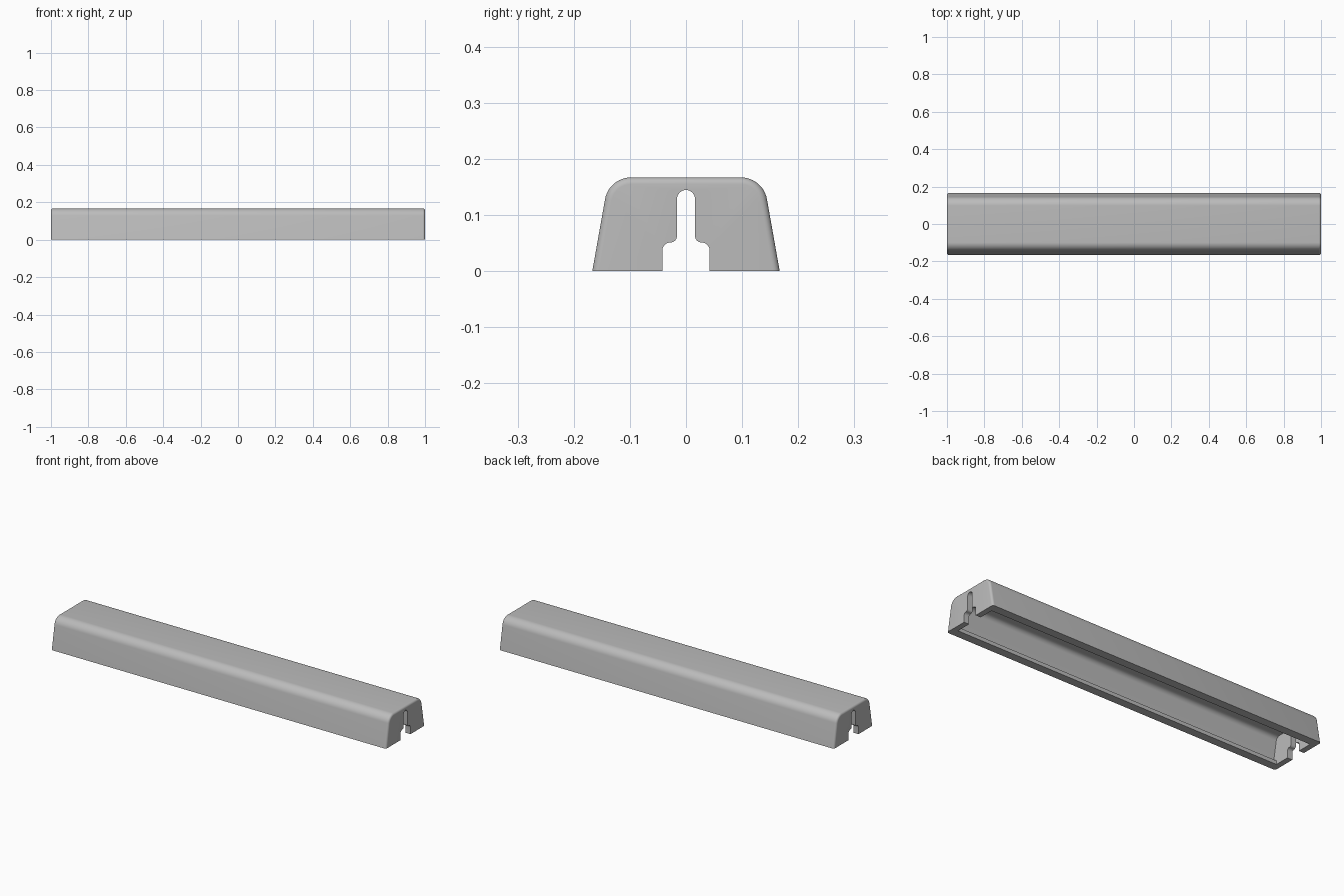
import bpy, bmesh
from math import sin, cos, tan, pi, radians

cube = bpy.data.objects.get("Cube")
if cube:
    bpy.data.objects.remove(cube, do_unlink=True)

HALF_LEN = 1.0
FOOT = 0.167            # half width at the base
SLOPE = radians(10.1)   # lean of the side walls
CORNER = (0.098, 0.12)  # centre of the rounded shoulder
RADIUS = 0.047
WALL = 0.021
END_WALL = 0.03
EDGE = 0.012            # rounding of the end edges

grey = bpy.data.materials.new("plain grey")
grey.use_nodes = True
grey.diffuse_color = (0.5, 0.5, 0.5, 1)
grey.node_tree.nodes["Principled BSDF"].inputs["Base Color"].default_value = (0.5, 0.5, 0.5, 1)


def arc(cy, cz, r, start, end, steps):
    angles = [start + (end - start) * i / steps for i in range(steps + 1)]
    return [(cy + r * cos(a), cz + r * sin(a)) for a in angles]


def mirrored(half):
    """Close a right-hand half outline with its mirror image."""
    return half + [(-y, z) for y, z in reversed(half) if y > 1e-5]


def cover_outline(inset, base=0.0):
    foot = FOOT - inset / cos(SLOPE) - base * tan(SLOPE)
    return mirrored([(foot, base)] + arc(*CORNER, RADIUS - inset, SLOPE, pi / 2, 12))


def loft(name, sections):
    """Skin a closed solid through (x, outline) sections."""
    bm = bmesh.new()
    rings = [[bm.verts.new((x, y, z)) for y, z in outline] for x, outline in sections]
    n = len(rings[0])
    for a, b in zip(rings, rings[1:]):
        for i in range(n):
            j = (i + 1) % n
            bm.faces.new((a[i], a[j], b[j], b[i]))
    bm.faces.new(rings[0])
    bm.faces.new(rings[-1])
    bmesh.ops.recalc_face_normals(bm, faces=bm.faces)
    mesh = bpy.data.meshes.new(name)
    bm.to_mesh(mesh)
    bm.free()
    mesh.materials.append(grey)
    obj = bpy.data.objects.new(name, mesh)
    bpy.context.collection.objects.link(obj)
    return obj


def prism(name, half_length, outline):
    return loft(name, [(-half_length, outline), (half_length, outline)])


# Outer shell with softly rounded ends
steps = 5
turns = [pi / 2 * i / steps for i in range(steps + 1)]
right_end = [(HALF_LEN - EDGE * (1 - sin(t)), cover_outline(EDGE * (1 - cos(t)))) for t in turns]
left_end = [(-x, outline) for x, outline in reversed(right_end)]
cover = loft("cover", left_end + right_end)

# Hollow interior, leaving an inward lip along the bottom
inside = HALF_LEN - END_WALL
cavity = prism("cavity_cutter", inside, cover_outline(WALL, 0.02))
opening = prism("opening_cutter", inside, mirrored([(0.122, -0.05), (0.122, 0.05)]))

# Stepped cable slot through both end walls
slot_half = [(0.042, -0.05)]
slot_half += arc(0.028, 0.037, 0.014, 0, pi / 2, 6)
slot_half += arc(0.028, 0.063, 0.012, -pi / 2, -pi, 6)
slot_half += arc(0, 0.1285, 0.016, 0, pi / 2, 8)
slot = prism("slot_cutter", HALF_LEN + 0.1, mirrored(slot_half))

bpy.context.view_layer.objects.active = cover
for cutter in (cavity, opening, slot):
    cutter.hide_render = True
    mod = cover.modifiers.new(cutter.name, "BOOLEAN")
    mod.operation = "DIFFERENCE"
    mod.solver = "EXACT"
    mod.object = cutter
    bpy.ops.object.modifier_apply(modifier=mod.name)
    bpy.data.objects.remove(cutter, do_unlink=True)

# Smooth rounded areas, crisp cut edges
bpy.ops.object.select_all(action="DESELECT")
cover.select_set(True)
bpy.ops.object.shade_smooth_by_angle(angle=radians(30))
